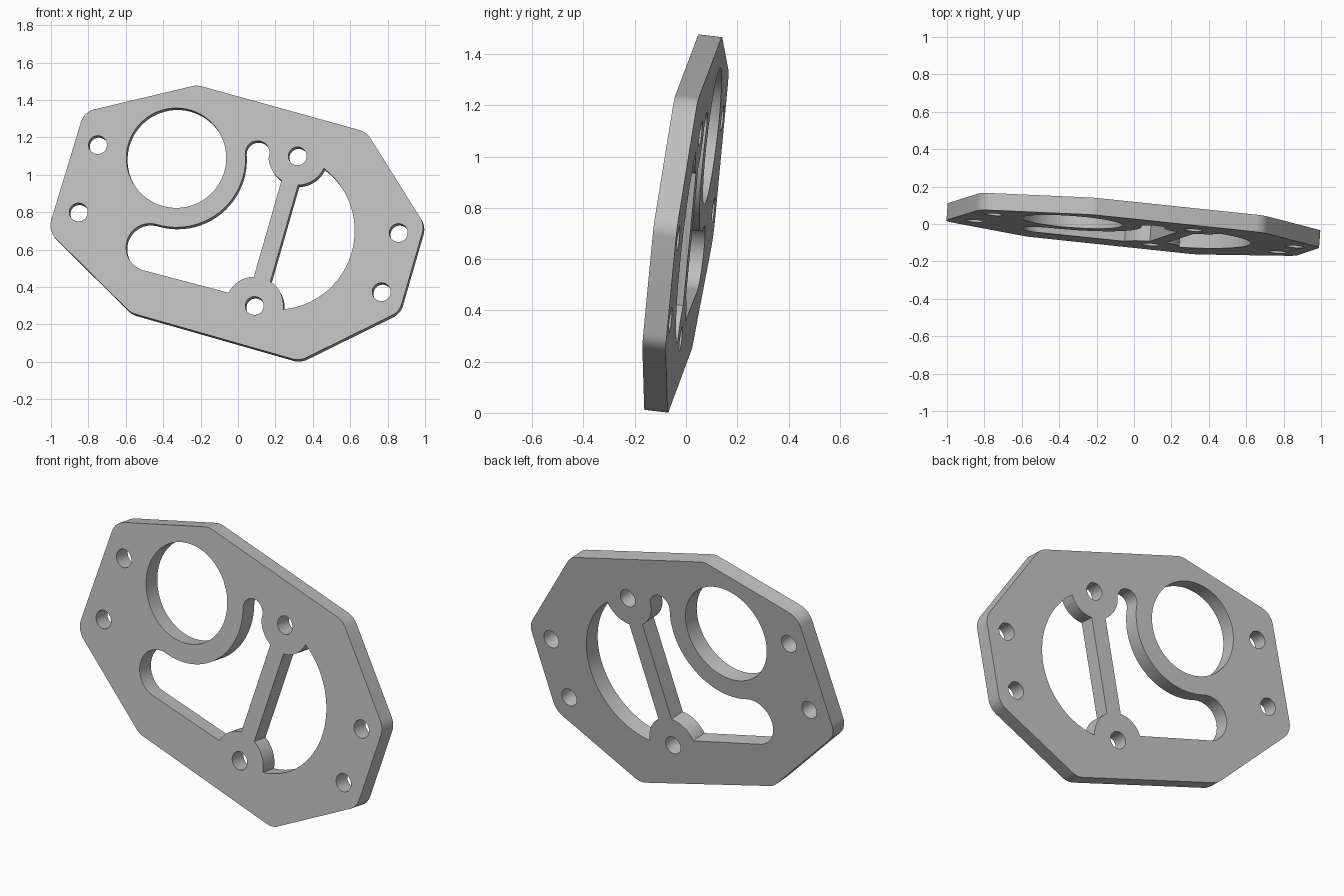
import bpy, bmesh, math
from mathutils import Vector, Matrix

cube = bpy.data.objects.get("Cube")
if cube:
    bpy.data.objects.remove(cube, do_unlink=True)

THICK = 0.092
V = lambda x, z: Vector((x, z))


def arc(c, r, a0, a1):
    """Points on a circle from angle a0 to a1, in degrees."""
    n = max(4, round(abs(a1 - a0) / 5))
    angles = [math.radians(a0 + (a1 - a0) * i / n) for i in range(n + 1)]
    return [V(c.x + r * math.cos(a), c.y + r * math.sin(a)) for a in angles]


def circle(c, r):
    return arc(c, r, 0, 360)[:-1]


def heading(p, q):
    return math.degrees(math.atan2(q.y - p.y, q.x - p.x))


def rounded(corners, r, n=7):
    """Polygon with every corner filleted to radius r."""
    pts = []
    for i, p in enumerate(corners):
        a = (corners[i - 1] - p).normalized()
        b = (corners[(i + 1) % len(corners)] - p).normalized()
        half = a.angle(b) / 2
        c = p + (a + b).normalized() * r / math.sin(half)
        start = p + a * r / math.tan(half) - c
        end = p + b * r / math.tan(half) - c
        a0 = math.atan2(start.y, start.x)
        turn = math.atan2(start.x * end.y - start.y * end.x, start.dot(end))
        for k in range(n + 1):
            t = a0 + turn * k / n
            pts.append(c + V(math.cos(t), math.sin(t)) * r)
    return pts


# Outer outline
outline = rounded([V(-0.823, 1.337), V(-0.219, 1.48), V(0.687, 1.229), V(0.998, 0.733),
                   V(0.863, 0.268), V(0.329, 0.005), V(-0.572, 0.262), V(-1.016, 0.701)], 0.1)

# Bosses joined by the strut
top, low = V(0.318, 1.10), V(0.088, 0.30)
boss_r, strut_half = 0.155, 0.046
up = heading(low, top)
down = up - 180
spread = math.degrees(math.asin(strut_half / boss_r))

# Right window: large circle cut by the strut and both bosses
mid, R = (top + low) / 2, 0.421
D = (top - mid).length
at_mid = math.degrees(math.acos((R * R + D * D - boss_r ** 2) / (2 * R * D)))
at_boss = math.degrees(math.acos((boss_r ** 2 + D * D - R * R) / (2 * boss_r * D)))
right_window = (arc(mid, R, up - at_mid, down + at_mid)
                + arc(low, boss_r, up - at_boss, up - spread)[1:]
                + arc(top, boss_r, down + spread, down + at_boss)[:-1])

# Left window: narrow slot, sweep round the large bore, round lobe, straight floor
bore, slot, lobe = V(-0.33, 1.09), V(0.104, 1.118), V(-0.471, 0.612)
slot_r = 0.064
sweep_r = (slot - bore).length - slot_r
lobe_r = (lobe - bore).length - sweep_r
to_slot, to_lobe = heading(bore, slot), heading(bore, lobe)
left_window = (arc(top, boss_r, down - spread, -176)
               + arc(slot, slot_r, -5, to_slot + 180)
               + arc(bore, sweep_r, to_slot, to_lobe)[1:]
               + arc(lobe, lobe_r, to_lobe + 180, 255)[1:]
               + arc(low, boss_r, 153.4, up + spread))

# Bore and bolt holes
holes = [circle(bore, 0.267)]
for c in (top, low, V(-0.75, 1.16), V(-0.853, 0.80), V(0.858, 0.69), V(0.767, 0.374)):
    holes.append(circle(c, 0.049))

# Filled flat curve gives the plate with all its openings
curve = bpy.data.curves.new("plate_profile", 'CURVE')
curve.dimensions = '2D'
curve.fill_mode = 'BOTH'
curve.extrude = THICK / 2
for pts in [outline, right_window, left_window] + holes:
    s = curve.splines.new('POLY')
    s.points.add(len(pts) - 1)
    for sp, p in zip(s.points, pts):
        sp.co = (p.x, p.y, 0, 1)
    s.use_cyclic_u = True
helper = bpy.data.objects.new("plate_profile", curve)
bpy.context.collection.objects.link(helper)
bpy.context.view_layer.update()
mesh = bpy.data.meshes.new_from_object(helper.evaluated_get(bpy.context.evaluated_depsgraph_get()))
bpy.data.objects.remove(helper, do_unlink=True)

# Lean the plate back and turn it slightly
B, C, A = -0.0725, 0.117, -0.1395
n = Vector((B, -1, C)).normalized()
origin = Vector((0, A, 0)) - n * THICK / 2
tilt = Matrix(((1, 0, n.x, origin.x), (B, C, n.y, origin.y), (0, 1, n.z, origin.z), (0, 0, 0, 1)))
bm = bmesh.new()
bm.from_mesh(mesh)
bm.transform(tilt)
bmesh.ops.remove_doubles(bm, verts=bm.verts, dist=0.0002)
bmesh.ops.recalc_face_normals(bm, faces=bm.faces)
bm.to_mesh(mesh)
bm.free()

# Single grey material
grey = bpy.data.materials.new("plain_grey")
grey.use_nodes = True
colour = (0.52, 0.52, 0.52, 1)
grey.diffuse_color = colour
grey.node_tree.nodes["Principled BSDF"].inputs["Base Color"].default_value = colour
mesh.materials.clear()
mesh.materials.append(grey)

mesh.name = "mounting_plate"
plate = bpy.data.objects.new("mounting_plate", mesh)
bpy.context.collection.objects.link(plate)
bpy.ops.object.select_all(action='DESELECT')
plate.select_set(True)
bpy.context.view_layer.objects.active = plate
bpy.ops.object.shade_smooth_by_angle(angle=math.radians(25))
